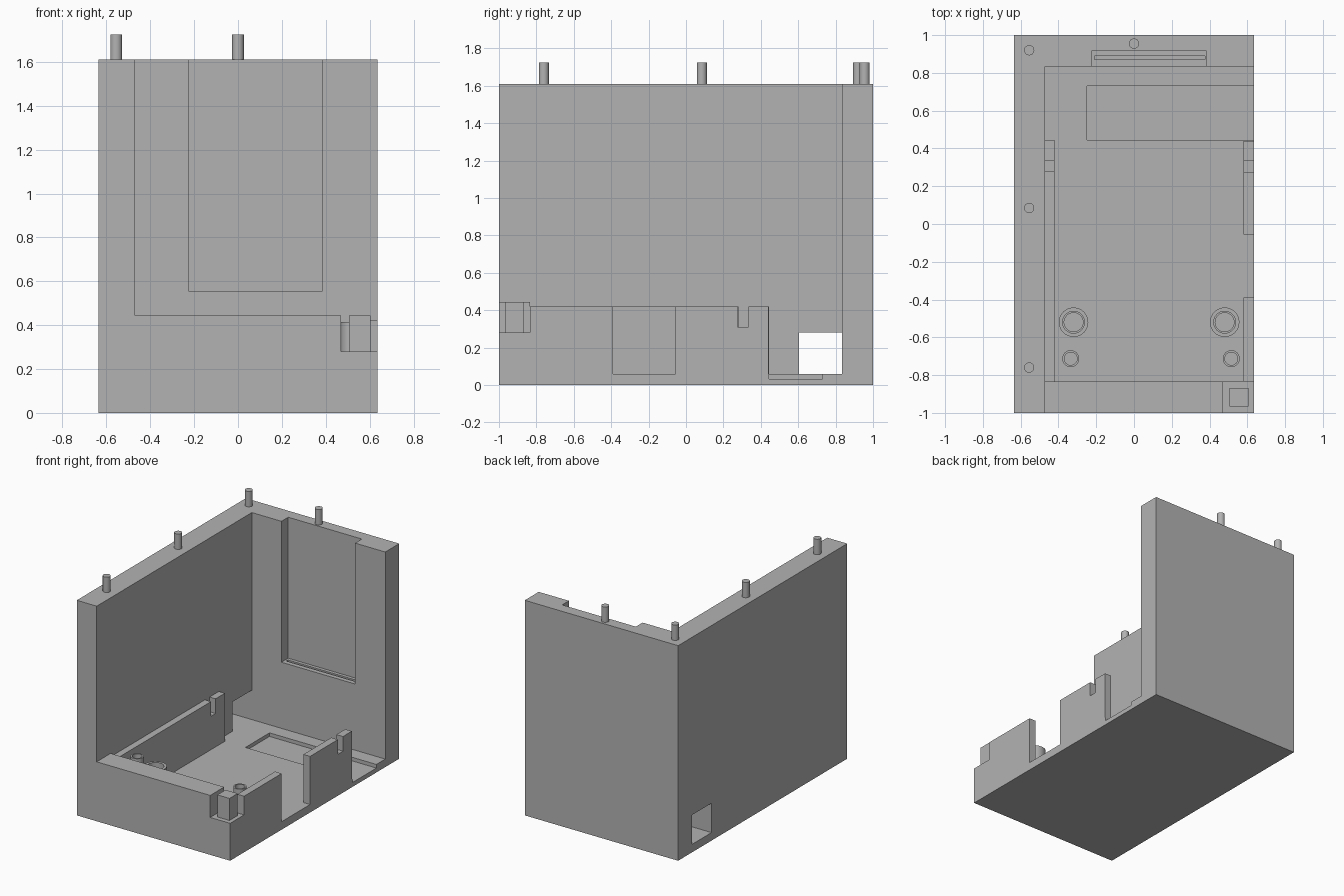
import bpy, bmesh, math
from mathutils import Vector

cube = bpy.data.objects.get("Cube")
if cube:
    bpy.data.objects.remove(cube, do_unlink=True)

grey = bpy.data.materials.new("plain grey")
grey.use_nodes = True
grey.diffuse_color = (0.45, 0.45, 0.45, 1)
grey.node_tree.nodes["Principled BSDF"].inputs["Base Color"].default_value = grey.diffuse_color


def add_object(name, bm):
    bmesh.ops.recalc_face_normals(bm, faces=bm.faces)
    mesh = bpy.data.meshes.new(name)
    bm.to_mesh(mesh)
    bm.free()
    mesh.materials.append(grey)
    obj = bpy.data.objects.new(name, mesh)
    bpy.context.collection.objects.link(obj)
    return obj


def box(name, x, y, z):
    """Box given by its (low, high) range on each axis."""
    bm = bmesh.new()
    bmesh.ops.create_cube(bm, size=1)
    for v in bm.verts:
        v.co = Vector([r[0] if c < 0 else r[1] for c, r in zip(v.co, (x, y, z))])
    return add_object(name, bm)


def cut(target, x, y, z):
    """Subtract a box from the target."""
    cutter = box("cutter", x, y, z)
    cutter.hide_render = True
    mod = target.modifiers.new("cut", "BOOLEAN")
    mod.operation = "DIFFERENCE"
    mod.solver = "EXACT"
    mod.object = cutter
    bpy.context.view_layer.objects.active = target
    bpy.ops.object.modifier_apply(modifier=mod.name)
    bpy.data.objects.remove(cutter, do_unlink=True)


def lathe(name, profile, x, y):
    """Turn a (radius, height) profile about a vertical axis at x, y."""
    bm = bmesh.new()
    verts = [bm.verts.new((r, 0, z)) for r, z in profile]
    edges = [bm.edges.new(pair) for pair in zip(verts, verts[1:])]
    bmesh.ops.spin(bm, geom=verts + edges, cent=(0, 0, 0), axis=(0, 0, 1),
                   angle=math.tau, steps=32)
    bmesh.ops.remove_doubles(bm, verts=bm.verts, dist=0.0001)
    obj = add_object(name, bm)
    obj.location = (x, y, 0)
    bpy.ops.object.select_all(action="DESELECT")
    obj.select_set(True)
    bpy.context.view_layer.objects.active = obj
    bpy.ops.object.shade_smooth_by_angle(angle=math.radians(35))
    return obj


W, WALL, BACK, FRONT = 0.635, -0.47, 0.835, -0.835
FLOOR, RAIL, HIGH, OUT = 0.06, 0.42, 1.61, 0.75

# Housing: block hollowed to two tall walls, a low front wall and a floor
housing = box("housing", (-W, W), (-1, 1), (0, HIGH))
cut(housing, (WALL, OUT), (-1.2, BACK), (0.445, 1.8))
cut(housing, (WALL, 0.58), (FRONT, BACK), (FLOOR, 0.6))

# Low side wall: top edge, cable gap, rear opening and notch
side = (0.5, OUT)
cut(housing, side, (FRONT, BACK), (RAIL, 0.6))
cut(housing, side, (-0.39, -0.055), (FLOOR, 0.6))
cut(housing, side, (0.44, BACK), (FLOOR, 0.6))
cut(housing, side, (0.275, 0.335), (0.31, 0.6))

# Port through the tall side wall
cut(housing, (-0.8, -0.4), (0.605, BACK), (FLOOR, 0.28))

# Recess in the back wall with a groove along its ledge
cut(housing, (-0.225, 0.385), (0.7, 0.915), (0.555, 1.8))
cut(housing, (-0.21, 0.375), (0.87, 0.89), (0.535, 0.7))

# Shallow pocket in the floor, open to the side
cut(housing, (-0.25, OUT), (0.445, 0.73), (0.033, 0.2))

# Corner seat with its square post
cut(housing, (0.47, OUT), (-1.2, FRONT), (0.28, 0.6))
box("corner_post", (0.505, 0.605), (-0.965, -0.867), (0.27, 0.445))

# Inner rail along the tall side wall
rail = box("inner_rail", (WALL - 0.005, -0.42), (FRONT - 0.005, 0.445), (FLOOR - 0.005, RAIL))
cut(rail, (-0.6, -0.3), (0.28, 0.335), (0.31, 0.6))

# Hollow mounting bosses
for tag, big_x, small_x in (("right", -0.32, -0.335), ("left", 0.48, 0.515)):
    lathe("large_boss_" + tag,
          [(0.078, 0.05), (0.078, 0.27), (0.058, 0.27), (0.058, 0.2),
           (0.05, 0.2), (0.05, FLOOR + 0.002), (0, FLOOR + 0.002)], big_x, -0.52)
    lathe("small_boss_" + tag,
          [(0.045, 0.05), (0.045, 0.415), (0.034, 0.415),
           (0.034, FLOOR + 0.002), (0, FLOOR + 0.002)], small_x, -0.713)

# Locating pins on the tall walls
for i, (x, y) in enumerate([(-0.555, -0.76), (-0.555, 0.085), (-0.555, 0.92), (0, 0.955)]):
    lathe(f"locating_pin_{i + 1}", [(0, 1.6), (0.027, 1.6), (0.027, 1.725), (0, 1.725)], x, y)
